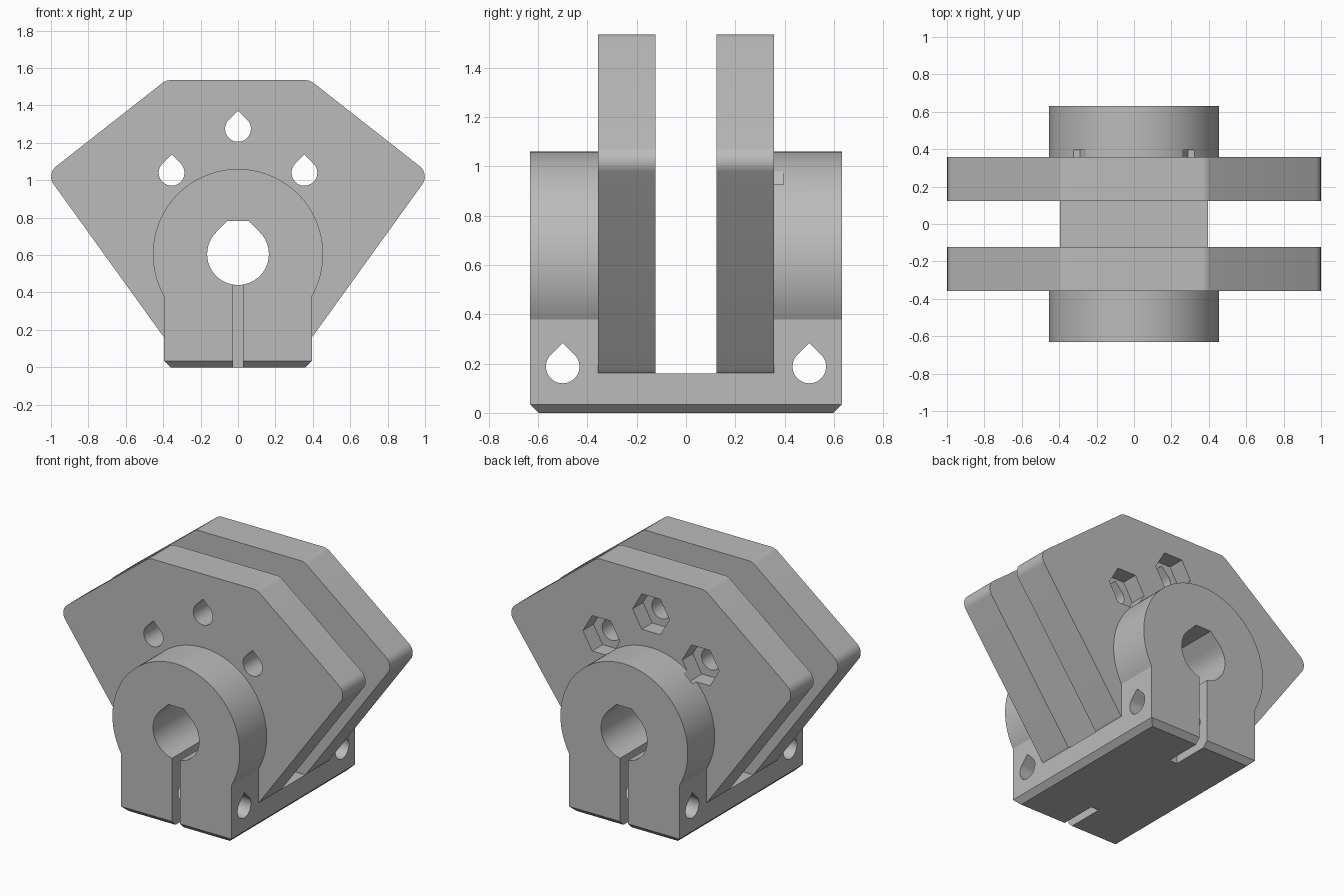
import bpy, bmesh, math
from mathutils import Vector

if "Cube" in bpy.data.objects:
    bpy.data.objects.remove(bpy.data.objects["Cube"])

grey = bpy.data.materials.new("plain_grey")
grey.use_nodes = True
grey.diffuse_color = (0.5, 0.5, 0.5, 1)
grey.node_tree.nodes["Principled BSDF"].inputs["Base Color"].default_value = (0.5, 0.5, 0.5, 1)

HALF_LENGTH, PLATE_OUT, PLATE_IN = 0.632, 0.357, 0.123
BLOCK, BLOCK_TOP, HUB_R, HUB_Z = 0.395, 0.16, 0.455, 0.605


def prism(name, outline, start, end, axis="y", bottom_bevel=0):
    """Extrude a closed 2D outline along x or y."""
    def place(p, t):
        return (p[0], t, p[1]) if axis == "y" else (t, p[0], p[1])
    bm = bmesh.new()
    rings = [[bm.verts.new(place(p, t)) for p in outline] for t in (start, end)]
    bm.faces.new(rings[0])
    bm.faces.new(rings[1])
    n = len(outline)
    for i in range(n):
        j = (i + 1) % n
        bm.faces.new((rings[0][i], rings[0][j], rings[1][j], rings[1][i]))
    bmesh.ops.recalc_face_normals(bm, faces=bm.faces)
    if bottom_bevel:
        edges = [e for e in bm.edges if all(abs(v.co.z) < 1e-5 for v in e.verts)]
        bmesh.ops.bevel(bm, geom=edges, offset=bottom_bevel, segments=1,
                        affect="EDGES", profile=0.5)
    mesh = bpy.data.meshes.new(name)
    bm.to_mesh(mesh)
    bm.free()
    mesh.materials.append(grey)
    obj = bpy.data.objects.new(name, mesh)
    bpy.context.collection.objects.link(obj)
    return obj


def box(name, x, y0, y1, z0, z1):
    return prism(name, [(-x, z0), (x, z0), (x, z1), (-x, z1)], y0, y1)


def arc(cx, cz, r, a0, a1, steps):
    return [(cx + r * math.cos(a0 + (a1 - a0) * i / steps),
             cz + r * math.sin(a0 + (a1 - a0) * i / steps)) for i in range(steps + 1)]


def teardrop(cx, cz, r, flat=None):
    """Circle with a 45 degree peak, optionally cut flat."""
    pts = arc(cx, cz, r, math.radians(135), math.radians(405), 36)
    tip = r * math.sqrt(2)
    if flat is None:
        return pts + [(cx, cz + tip)]
    w = tip - flat
    return pts + [(cx + w, cz + flat), (cx - w, cz + flat)]


def rounded(corners, r, steps=8):
    """Fillet every corner of a convex polygon."""
    pts = []
    for i, c in enumerate(corners):
        p = Vector(c)
        a = (Vector(corners[i - 1]) - p).normalized()
        b = (Vector(corners[(i + 1) % len(corners)]) - p).normalized()
        half = a.angle(b) / 2
        centre = p + (a + b).normalized() * (r / math.sin(half))
        s = p + a * (r / math.tan(half)) - centre
        e = p + b * (r / math.tan(half)) - centre
        for k in range(steps + 1):
            d = s.lerp(e, k / steps).normalized() * r
            pts.append(tuple(centre + d))
    return pts


def combine(target, tool, operation):
    mod = target.modifiers.new(tool.name, "BOOLEAN")
    mod.operation, mod.solver, mod.object = operation, "EXACT", tool
    bpy.context.view_layer.objects.active = target
    bpy.ops.object.modifier_apply(modifier=mod.name)
    bpy.data.objects.remove(tool)


# Clamp body: round hub on a square foot with a chamfered underside
side = math.acos(BLOCK / HUB_R)
outline = [(-BLOCK, 0), (BLOCK, 0)] + arc(0, HUB_Z, HUB_R, -side, math.pi + side, 80)
bracket = prism("clamp_bracket", outline, -HALF_LENGTH, HALF_LENGTH, bottom_bevel=0.034)

# Flange plates, made as one slab and split by the central gap
right_half = [(0.385, 0.145), (1.025, 1.033), (0.385, 1.535)]
left_half = [(-x, z) for x, z in reversed(right_half)]
slab = prism("flange_plates", rounded(right_half + left_half, 0.07), -PLATE_OUT, PLATE_OUT)
combine(bracket, slab, "UNION")
combine(bracket, box("gap", 1.2, -PLATE_IN, PLATE_IN, BLOCK_TOP, 2), "DIFFERENCE")

# Shaft bore
combine(bracket, prism("bore", teardrop(0, HUB_Z, 0.165, 0.178), -1, 1), "DIFFERENCE")

# Clamp slits and cross bolt holes at both ends
for s in (-1, 1):
    y0, y1 = sorted((s * PLATE_OUT, s))
    combine(bracket, box("slit", 0.028, y0, y1, -0.1, 0.5), "DIFFERENCE")
    hole = prism("cross_bolt_hole", teardrop(s * 0.5, 0.188, 0.068), -1, 1, axis="x")
    combine(bracket, hole, "DIFFERENCE")

# Flange bolt holes with hexagonal nut pockets at the back
for x, z in ((0, 1.275), (-0.355, 1.04), (0.355, 1.04)):
    combine(bracket, prism("bolt_hole", teardrop(x, z, 0.069), -1, 1), "DIFFERENCE")
    hexagon = arc(x, z, 0.132, 0, math.tau, 6)[:-1]
    combine(bracket, prism("nut_pocket", hexagon, 0.25, 0.395), "DIFFERENCE")

bpy.ops.object.select_all(action="DESELECT")
bracket.select_set(True)
bpy.context.view_layer.objects.active = bracket
bpy.ops.object.shade_smooth_by_angle(angle=math.radians(25))
